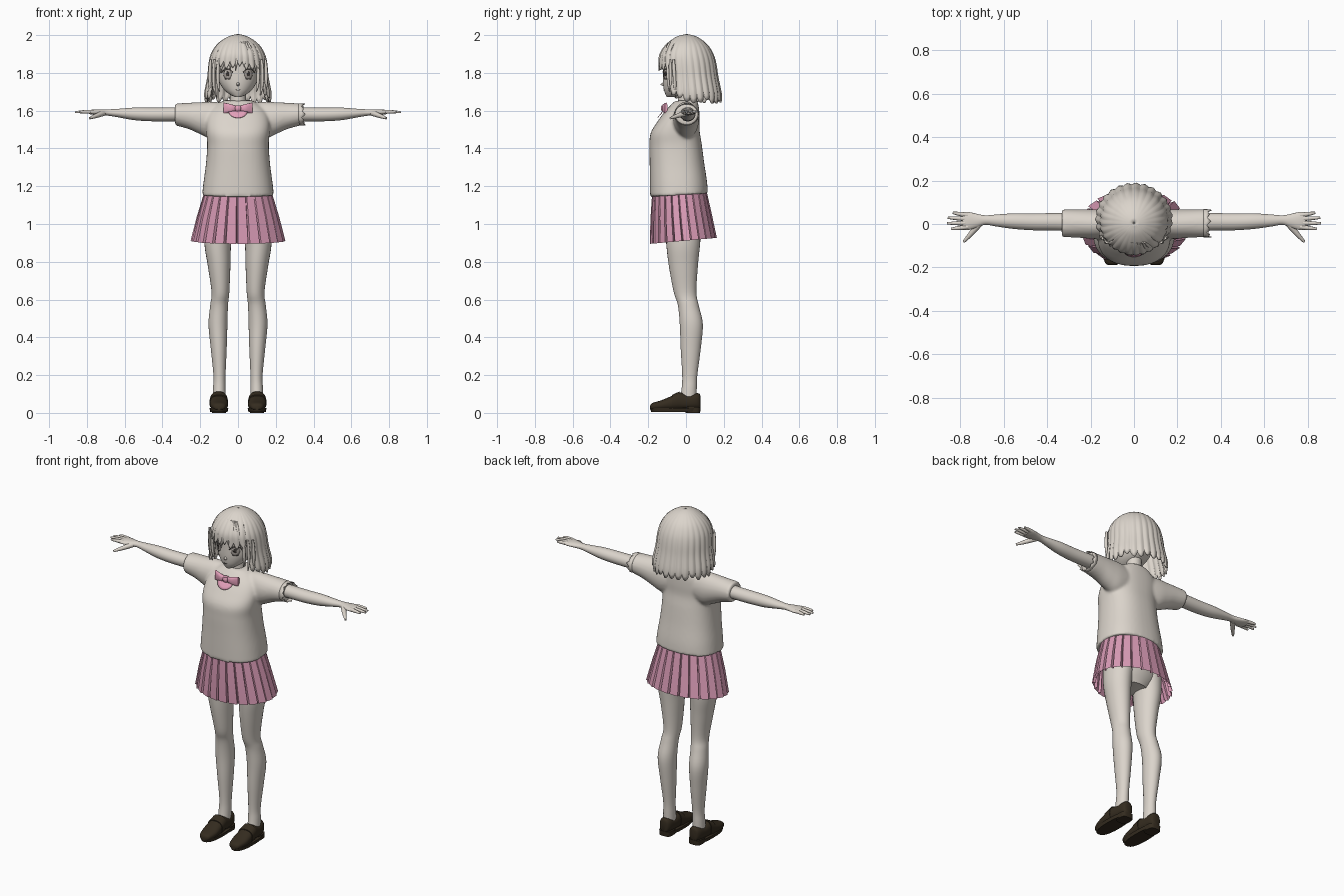
import bpy, bmesh, random
from math import sin, cos, pi, radians, copysign

random.seed(4)
if "Cube" in bpy.data.objects:
    bpy.data.objects.remove(bpy.data.objects["Cube"])


def material(name, r, g, b):
    m = bpy.data.materials.new(name)
    m.use_nodes = True
    m.diffuse_color = (r, g, b, 1)
    m.node_tree.nodes["Principled BSDF"].inputs["Base Color"].default_value = (r, g, b, 1)
    return m


CREAM = material("warm white", .71, .66, .60)
PINK = material("skirt pink", .70, .33, .47)
ROSE = material("bow pink", .77, .35, .49)
BROWN = material("dark leather", .035, .025, .014)
LASH = material("dark lash", .06, .05, .045)
IRIS = material("iris grey", .40, .36, .33)


def finish(bm, name, mat, angle=50):
    """Turn a bmesh into a shaded object."""
    bmesh.ops.recalc_face_normals(bm, faces=bm.faces)
    mesh = bpy.data.meshes.new(name)
    for f in bm.faces:
        f.smooth = True
    bm.to_mesh(mesh)
    bm.free()
    mesh.set_sharp_from_angle(angle=radians(angle))
    mesh.materials.append(mat)
    ob = bpy.data.objects.new(name, mesh)
    bpy.context.collection.objects.link(ob)
    return ob


def resample(keys, sub=5):
    """Smooth a list of key rings with a Catmull-Rom spline."""
    out = []
    for i in range(len(keys) - 1):
        a, b, c, d = keys[max(i - 1, 0)], keys[i], keys[i + 1], keys[min(i + 2, len(keys) - 1)]
        for j in range(sub):
            t = j / sub
            out.append([q + t * (r - p + t * (2*p - 5*q + 4*r - s + t * (3*(q - r) + s - p))) / 2
                        for p, q, r, s in zip(a, b, c, d)])
    return out + [list(keys[-1])]


def ring_at(keys, z):
    """Ring of a profile at a given height."""
    rings = sorted(resample(keys))
    for a, b in zip(rings, rings[1:]):
        if a[0] <= z <= b[0]:
            t = (z - a[0]) / (b[0] - a[0])
            return [p + t * (q - p) for p, q in zip(a, b)]
    return rings[0] if z < rings[0][0] else rings[-1]


def bridge(bm, grid, closed=True):
    n = len(grid[0])
    for lo, hi in zip(grid, grid[1:]):
        for i in range(n if closed else n - 1):
            j = (i + 1) % n
            bm.faces.new((lo[i], lo[j], hi[j], hi[i]))


def loft(name, keys, mat, axis="z", side=1, n=28, power=2, caps=True, sub=5, tilt=0, angle=50, bm=None):
    """Skin oval rings (t, u, v, ru, rv) along an axis."""
    out = bm or bmesh.new()
    grid = []
    for t, u, v, ru, rv in resample(keys, sub):
        row = []
        for i in range(n):
            c, s = cos(2*pi*i/n), sin(2*pi*i/n)
            p = u + ru * copysign(abs(c) ** (2/power), c)
            q = v + rv * copysign(abs(s) ** (2/power), s)
            x, y, z = {"z": (p, q, t + tilt*q), "x": (t, p, q), "y": (p, t, q)}[axis]
            row.append(out.verts.new((x * side, y, z)))
        grid.append(row)
    bridge(out, grid)
    if caps:
        out.faces.new(grid[0])
        out.faces.new(grid[-1])
    return None if bm else finish(out, name, mat, angle)


def tube(name, points, radii, mat):
    """Tapered strand along a smooth path."""
    cu = bpy.data.curves.new(name, "CURVE")
    cu.dimensions, cu.bevel_depth, cu.bevel_resolution, cu.use_fill_caps = "3D", 1, 3, True
    sp = cu.splines.new("NURBS")
    sp.points.add(len(points) - 1)
    for p, co, r in zip(sp.points, points, radii):
        p.co, p.radius = (*co, 1), r
    sp.order_u, sp.use_endpoint_u, sp.resolution_u = 3, True, 6
    cu.materials.append(mat)
    ob = bpy.data.objects.new(name, cu)
    bpy.context.collection.objects.link(ob)


def patch(name, keys, x, z, w, h, mat, off, inner=.02, a0=0, a1=360, power=2):
    """Thin painted plate, disc or arc, laid on the front of a lofted profile."""
    bm, grid = bmesh.new(), []
    for k in range(4):
        r, row = inner + (1 - inner) * k / 3, []
        for i in range(25):
            a = radians(a0 + (a1 - a0) * i / 24)
            px, pz = x + w * r * cos(a), z + h * r * sin(a)
            _, _, cy, rx, ry = ring_at(keys, pz)
            y = cy - ry * max(0, 1 - abs(px / rx) ** power) ** (1 / power)
            row.append(bm.verts.new((px, y - off, pz)))
        grid.append(row)
    bridge(bm, grid, False)
    bmesh.ops.remove_doubles(bm, verts=bm.verts, dist=.0001)
    ob = finish(bm, name, mat)
    ob.modifiers.new("thickness", "SOLIDIFY").thickness = .002


# Sweater: torso and sleeves fused into one smooth skin
TORSO = [(1.155, 0, -.037, .19, .153), (1.22, 0, -.04, .183, .151), (1.32, 0, -.048, .17, .144),
         (1.42, 0, -.055, .163, .138), (1.49, 0, -.058, .168, .130), (1.55, 0, -.04, .168, .112),
         (1.6, 0, -.022, .15, .092), (1.635, 0, -.008, .11, .072), (1.655, 0, 0, .07, .058)]
bm = bmesh.new()
loft("", TORSO, None, bm=bm, n=48, power=2.4, tilt=.06)
SLEEVE = [(.06, 0, 1.55, .06, .09), (.14, 0, 1.55, .068, .098), (.2, 0, 1.56, .068, .085),
          (.26, .002, 1.572, .065, .07), (.333, .003, 1.58, .064, .058)]
for s in (1, -1):
    loft("", SLEEVE, None, bm=bm, axis="x", side=s)
sweater = finish(bm, "sweater", CREAM)
fuse = sweater.modifiers.new("fuse", "REMESH")
fuse.mode, fuse.voxel_size, fuse.use_smooth_shade = "VOXEL", .008, True
soft = sweater.modifiers.new("soften", "SMOOTH")
soft.factor, soft.iterations = .5, 6

# Ragged cuff on the left sleeve
bm, grid = bmesh.new(), []
for x, rag in ((.32, 0), (.335, .016)):
    grid.append([bm.verts.new((x + rag * (i % 2) + rag * random.uniform(-.3, .5),
                               .003 + .065 * cos(2*pi*i/22), 1.58 + .058 * sin(2*pi*i/22))) for i in range(22)])
bridge(bm, grid)
finish(bm, "ragged_cuff", CREAM).modifiers.new("thickness", "SOLIDIFY").thickness = .004

# Pleated skirt: saw-tooth folds widening to the hem
bm, grid, pleats = bmesh.new(), [], 24
for z, cy, rx, ry, depth in ((1.17, -.036, .178, .143, .02), (1.04, -.026, .215, .16, .05), (.912, -.014, .245, .173, .075)):
    row = []
    for i in range(pleats):
        for step, fold in ((0, 0), (.82, .35), (.9, -1)):
            a, r = 2*pi*(i + step)/pleats, 1 + depth * fold
            y = cy + ry * r * sin(a)
            row.append(bm.verts.new((rx * r * cos(a), y, z + .09 * y)))
    grid.append(row)
bridge(bm, grid)
finish(bm, "pleated_skirt", PINK, 12)
loft("hips", [(.9, 0, -.015, .09, .07), (.97, 0, -.015, .155, .1), (1.08, 0, -.02, .16, .11),
              (1.16, 0, -.02, .15, .11)], CREAM)

# Limbs and shoes, mirrored
LEG = [(1.05, .095, -.015, .08, .1), (.9, .107, -.015, .071, .09), (.78, .1, -.014, .06, .077),
       (.64, .093, -.005, .047, .06), (.57, .1, .012, .047, .055), (.47, .106, .028, .05, .061),
       (.34, .102, .025, .042, .053), (.2, .098, .02, .032, .04), (.13, .099, .017, .033, .04),
       (.05, .1, .01, .034, .045)]
ARM = [(.26, .008, 1.582, .042, .038), (.36, .01, 1.58, .04, .037), (.46, .01, 1.58, .039, .036),
       (.55, .013, 1.583, .036, .033), (.63, .016, 1.587, .028, .023), (.685, .018, 1.59, .022, .017),
       (.725, .015, 1.591, .032, .016), (.765, .014, 1.592, .042, .014), (.79, .014, 1.592, .04, .01)]
SHOE = [(-.19, .1, .028, .015, .01), (-.178, .1, .034, .033, .018), (-.13, .101, .041, .047, .026),
        (-.075, .102, .052, .047, .038), (-.035, .102, .062, .044, .046), (.01, .101, .058, .041, .04),
        (.05, .1, .062, .037, .042), (.07, .1, .062, .028, .04), (.076, .1, .06, .015, .03)]
for s, tag in ((1, "left_"), (-1, "right_")):
    loft(tag + "leg", LEG, CREAM, side=s)
    loft(tag + "arm", ARM, CREAM, axis="x", side=s)
    for finger, y, tip in (("index", -.02, .842), ("middle", .003, .862), ("ring", .026, .858), ("little", .047, .835)):
        tube(tag + finger + "_finger", [(s*.765, .014 + (y - .014) * .8, 1.593), (s*.81, y, 1.596), (s*tip, y * 1.1, 1.592)],
             (.011, .011, .005), CREAM)
    tube(tag + "thumb", [(s*.71, .005, 1.588), (s*.745, -.04, 1.575), (s*.785, -.082, 1.56)], (.015, .014, .006), CREAM)
    loft(tag + "shoe", SHOE, BROWN, axis="y", side=s, power=2.4)
    strap = [(t, u, v + .002, ru + .003, rv + .003) for t, u, v, ru, rv in SHOE[3:5]]
    loft(tag + "shoe_strap", strap, BROWN, axis="y", side=s, power=2.4)
    loft(tag + "sole", [(.006, .101, -.057, .046, .128), (.026, .101, -.057, .05, .133)], BROWN, side=s, power=2.5)
    loft(tag + "heel", [(0, .1, .036, .037, .039), (.03, .1, .036, .039, .041)], BROWN, side=s, power=3.5)

# Neck and head
loft("neck", [(1.58, 0, .005, .06, .052), (1.65, 0, 0, .043, .043), (1.74, 0, 0, .044, .044)], CREAM)
FACE = [(1.672, 0, -.085, .014, .016), (1.685, 0, -.062, .042, .046), (1.71, 0, -.038, .073, .079),
        (1.75, 0, -.02, .098, .102), (1.8, 0, -.008, .109, .114), (1.86, 0, 0, .114, .12),
        (1.92, 0, 0, .1, .105), (1.965, 0, 0, .05, .05)]
loft("head", FACE, CREAM, n=40)
loft("nose", [(-.134, 0, 1.738, .002, .002), (-.115, 0, 1.742, .012, .014)], CREAM, axis="y", n=12)
for s, tag in ((1, "left_"), (-1, "right_")):
    patch(tag + "iris", FACE, s*.056, 1.793, .021, .026, IRIS, .003)
    patch(tag + "pupil", FACE, s*.056, 1.795, .008, .012, LASH, .005)
    patch(tag + "eye_glint", FACE, s*.056 - .008, 1.804, .005, .006, CREAM, .007)
    patch(tag + "upper_lash", FACE, s*.058, 1.79, .034, .034, LASH, .005, .86, 20, 160)
    patch(tag + "lower_lash", FACE, s*.057, 1.79, .026, .026, LASH, .004, .93, 230, 310)
patch("mouth", FACE, 0, 1.714, .014, .007, LASH, .003, .75, 200, 340)

# Bob haircut: one shell whose length follows the direction, with wavy locks
HAIR = [(2, 0, .004, .004, .004), (1.988, 0, .004, .05, .05), (1.95, 0, .004, .105, .103),
        (1.9, 0, .003, .137, .136), (1.85, 0, .008, .149, .146), (1.78, 0, .014, .155, .15),
        (1.72, 0, .019, .166, .157), (1.68, 0, .022, .171, .16), (1.62, 0, .022, .16, .156)]
bm, cols, locks, rows = bmesh.new(), 216, 27, 22
length = [random.uniform(-.012, .012) for _ in range(locks)]
columns = []
for i in range(cols):
    a = 2*pi*i/cols
    front, phase = -sin(a), i * locks / cols
    edge = abs(phase % 1 * 2 - 1)
    if front > .6:
        bottom = 1.825 + .035 * edge + length[int(phase)]
    else:
        bottom = 1.648 + .05 * max(0, front) + .028 * edge ** 2 + length[int(phase)]
    col = []
    for k in range(rows):
        t = k / (rows - 1)
        z = 2 - (2 - bottom) * t ** 1.5
        _, _, cy, rx, ry = ring_at(HAIR, z)
        r = 1 + .05 * t * (.5 - edge)
        col.append(bm.verts.new((rx * r * cos(a), cy + ry * r * sin(a), z)))
    columns.append(col)
bridge(bm, [list(row) + [] for row in zip(*columns)])
hair = finish(bm, "bob_hair", CREAM, 60)
shell = hair.modifiers.new("thickness", "SOLIDIFY")
shell.thickness, shell.offset = .01, 0

# Loose fringe and face-framing locks
for x, z in ((-.1, 1.79), (-.075, 1.805), (-.045, 1.815), (-.015, 1.81), (.035, 1.83), (.07, 1.815), (.1, 1.795)):
    tube("fringe_lock", [(.02 + x * .3, -.085, 1.965), (x * .75 + .01, -.145 + abs(x) * .25, 1.9),
                         (x, -.144 + 5 * x * x, z)], (.004, .014, .002), CREAM)
for s in (1, -1):
    for x, y, z in ((.098, -.088, 1.70), (.12, -.075, 1.68), (.14, -.055, 1.67)):
        tube("side_lock", [(s*(x + .005), y - .01, 1.87), (s*(x + .016), y - .006, 1.76), (s*x, y, z)],
             (.006, .014, .002), CREAM)

# Neck bow and the blouse piece below it
patch("blouse_front", TORSO, 0, 1.598, .05, .036, ROSE, .008, a0=180, a1=360, power=2.4)
for s, tag in ((1, "left_"), (-1, "right_")):
    loft(tag + "bow_loop", [(.006, -.112, 1.612, .009, .012), (.04, -.115, 1.613, .013, .022),
                            (.078, -.105, 1.613, .007, .03)], ROSE, axis="x", side=s, n=16, power=2.6)
loft("bow_knot", [(1.597, 0, -.116, .013, .013), (1.612, 0, -.118, .016, .015), (1.627, 0, -.116, .013, .013)],
     ROSE, n=16, power=3)
